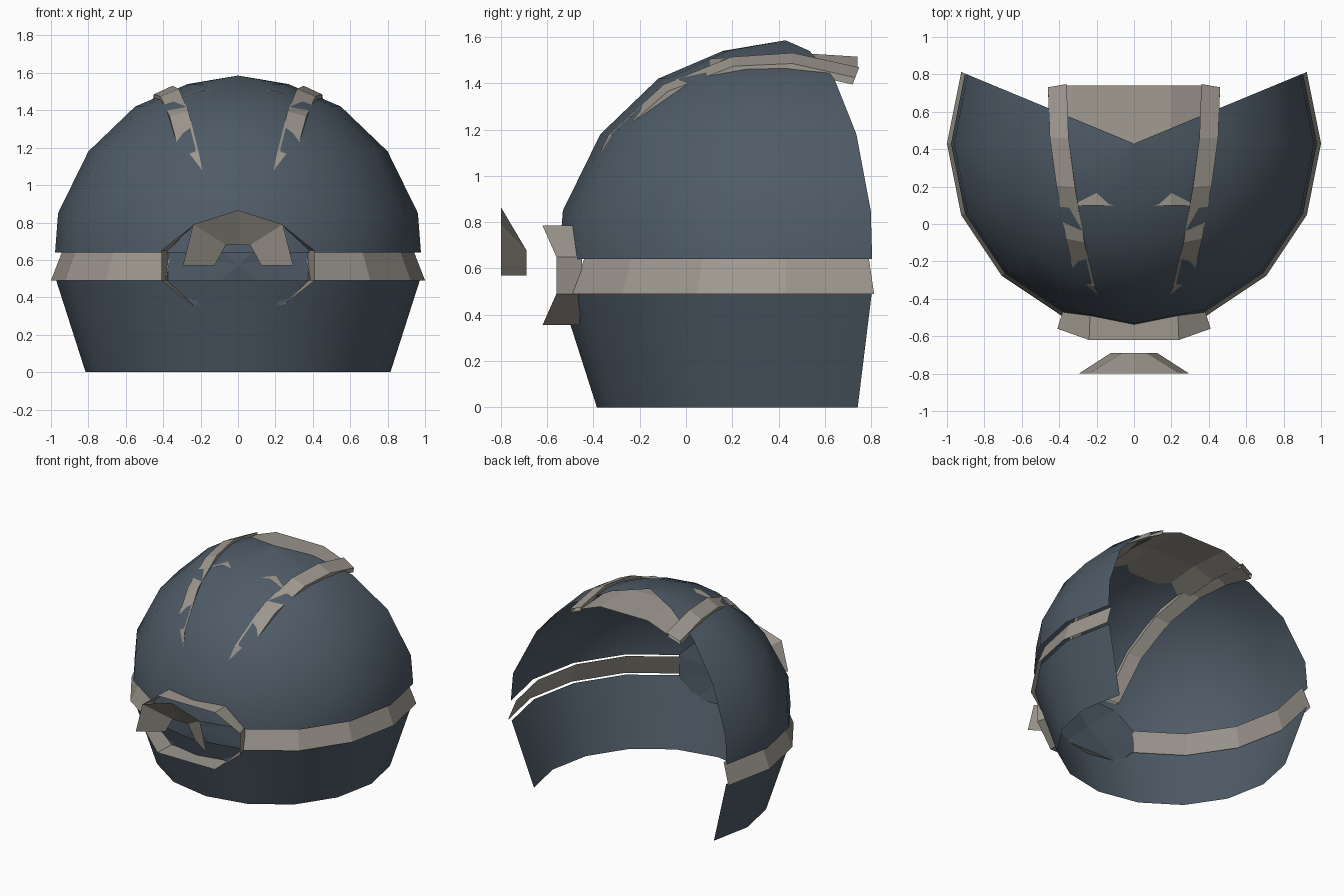
import bpy, math

if "Cube" in bpy.data.objects:
    bpy.data.objects.remove(bpy.data.objects["Cube"])

CY = 0.43          # y of the dome axis
BACK = -22.5       # the shell wraps this many degrees behind the axis


def material(name, rgb):
    m = bpy.data.materials.new(name)
    m.diffuse_color = (*rgb, 1)
    m.use_nodes = True
    m.node_tree.nodes["Principled BSDF"].inputs["Base Color"].default_value = m.diffuse_color
    return m


BLUE = material("slate_blue", (0.078, 0.105, 0.135))
TAN = material("warm_grey", (0.34, 0.315, 0.275))


def make(name, verts, faces, mat, smooth=False):
    me = bpy.data.meshes.new(name)
    me.from_pydata(verts, [], faces)
    me.materials.append(mat)
    me.validate()
    ob = bpy.data.objects.new(name, me)
    bpy.context.collection.objects.link(ob)
    if smooth:
        bpy.ops.object.select_all(action='DESELECT')
        ob.select_set(True)
        bpy.context.view_layer.objects.active = ob
        bpy.ops.object.shade_smooth_by_angle(angle=math.radians(40))
    return ob


def loft(name, rows, mat, closed=False, smooth=False):
    """Sheet through rows of points; closed joins the ends of each row."""
    n = len(rows[0])
    verts = [p for r in rows for p in r]
    faces = [(i * n + j, i * n + (j + 1) % n, (i + 1) * n + (j + 1) % n, (i + 1) * n + j)
             for i in range(len(rows) - 1) for j in range(n if closed else n - 1)]
    return make(name, verts, faces, mat, smooth)


def arc(r, z, a0, a1, n):
    """Horizontal arc around the axis, 0 = +x, 90 = front."""
    out = []
    for i in range(n + 1):
        a = math.radians(a0 + (a1 - a0) * i / n)
        out.append((r * math.cos(a), CY - r * math.sin(a), z))
    return out


# Upper and lower shells, open at the back
dome = [(0.978, 0.64), (0.962, 0.85), (0.80, 1.18), (0.55, 1.42), (0.27, 1.54), (0.004, 1.585)]
loft("upper_dome", [arc(r, z, BACK, 180 - BACK, 10) for r, z in dome], BLUE, smooth=True)
loft("lower_shell", [arc(r, z, BACK, 180 - BACK, 10) for r, z in [(0.815, 0), (0.972, 0.49)]],
     BLUE, smooth=True)

# Flared band, one half each side of the front frame
for name, a0, a1 in (("band_right", BACK, 67.5), ("band_left", 180 - BACK, 112.5)):
    loft(name, [arc(r, z, a0, a1, 4) for r, z in [(1.0, 0.49), (0.94, 0.645)]], TAN)


# Octagonal frame on the front and the panel behind it
def octagon(xs, xl, y_side, y_top, y_low):
    right = [(xl, y_low, 0.355), (xs, y_side, 0.49), (xs, y_side, 0.65), (xl, y_top, 0.785)]
    return right + [(-x, y, z) for x, y, z in reversed(right)]


front = octagon(0.41, 0.24, -0.56, -0.62, -0.62)
rear = octagon(0.375, 0.235, -0.45, -0.485, -0.46)
loft("front_frame", [front, rear], TAN, closed=True)
make("frame_panel", rear + [(0, -0.495, 0.57)], [(i, (i + 1) % 8, 8) for i in range(8)], BLUE)

# Flared arch floating ahead of the frame
outer = [(-0.295, 0.57), (-0.24, 0.79), (0, 0.865), (0.24, 0.79), (0.295, 0.57)]
inner = [(-0.125, 0.57), (-0.065, 0.68), (0, 0.68), (0.065, 0.68), (0.125, 0.57)]
loft("front_arch", [[(x, -0.80, z) for x, z in outer], [(x, -0.69, z) for x, z in inner]], TAN)


# Straps running over the dome
def on_dome(x, a, r):
    rad = math.sqrt(r * r - x * x)
    a = math.radians(a)
    return (x, CY - rad * math.cos(a), 0.64 + rad * math.sin(a))


path = [(0.19, 12), (0.26, 35), (0.315, 55), (0.365, 75), (0.40, 92), (0.41, 111)]
for name, s in (("strap_right", 1), ("strap_left", -1)):
    rows = [[on_dome(s * (x + dx), a, r) for dx, r in
             ((-0.05, 0.958), (0.05, 0.958), (0.05, 0.93), (-0.05, 0.93))] for x, a in path]
    loft(name, rows, TAN, closed=True)

# Arched plate bridging the straps at the top rear
rows = []
for y, dz in ((0.1, -0.01), (0.42, 0.02), (0.74, 0)):
    rows.append([(x, y, z + dz) for x, z in
                 ((-0.36, 1.455), (-0.2, 1.515), (0.2, 1.515), (0.36, 1.455))])
loft("top_plate", rows, TAN)
